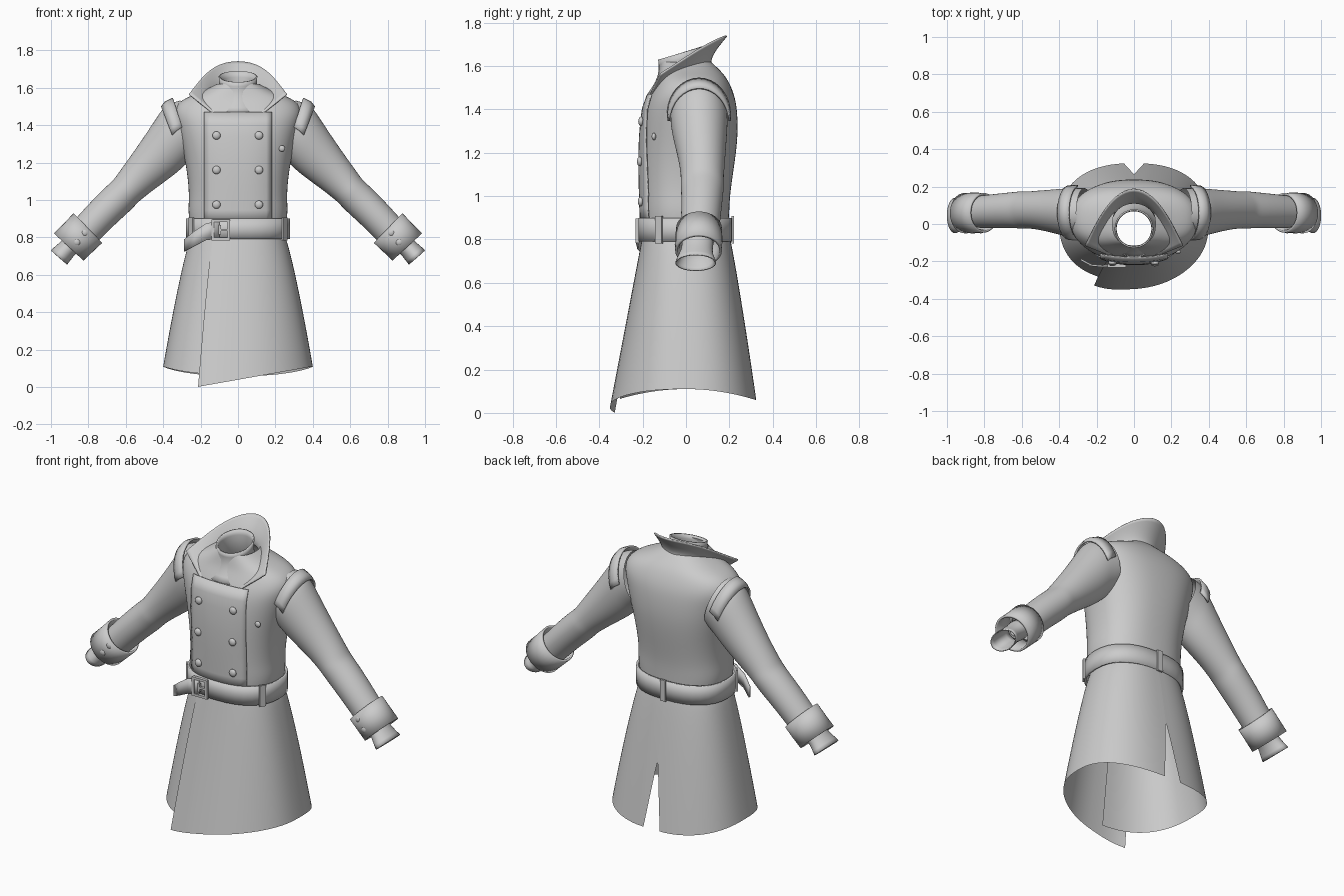
import bpy, bmesh, math
from mathutils import Vector

if "Cube" in bpy.data.objects:
    bpy.data.objects.remove(bpy.data.objects["Cube"])

cloth = bpy.data.materials.new("grey cloth")
cloth.use_nodes = True
GREY = (0.6, 0.6, 0.6, 1)
cloth.diffuse_color = GREY
cloth.node_tree.nodes["Principled BSDF"].inputs["Base Color"].default_value = GREY
parts = []


def finish(name, bm, mirror=False, subsurf=0, thick=0):
    bmesh.ops.recalc_face_normals(bm, faces=bm.faces[:])
    mesh = bpy.data.meshes.new(name)
    bm.to_mesh(mesh)
    bm.free()
    mesh.materials.append(cloth)
    obj = bpy.data.objects.new(name, mesh)
    bpy.context.collection.objects.link(obj)
    if mirror:
        obj.modifiers.new("mirror", "MIRROR")
    if subsurf:
        m = obj.modifiers.new("smooth", "SUBSURF")
        m.levels = m.render_levels = subsurf
        m.boundary_smooth = "PRESERVE_CORNERS"
    if thick:
        m = obj.modifiers.new("thickness", "SOLIDIFY")
        m.thickness, m.offset = thick, 0
    parts.append(obj)
    return obj


def grid(name, rows, closed=False, **kw):
    """Skin a list of point rows with quads."""
    bm = bmesh.new()
    vs = [[bm.verts.new(p) for p in row] for row in rows]
    n = len(rows[0])
    for a, b in zip(vs, vs[1:]):
        for i in range(n if closed else n - 1):
            j = (i + 1) % n
            bm.faces.new((a[i], a[j], b[j], b[i]))
    return finish(name, bm, **kw)


def spow(v, p=2 / 2.4):
    return math.copysign(abs(v) ** p, v)


def section(a, z, hw, yf, yb, off=0):
    """Point on a rounded body section; angle 0 is the front, positive to the left."""
    c, h = (yf + yb) / 2, (yb - yf) / 2 + off
    return Vector(((hw + off) * spow(math.sin(a)), c - h * spow(math.cos(a)), z))


def lerp_list(a, b, n):
    return [a + (b - a) * i / (n - 1) for i in range(n)]


# torso sections: height, half width, front y, back y
TORSO = [(.80, .24, -.2, .195), (.92, .27, -.205, .2), (1.0, .262, -.207, .203),
         (1.1, .267, -.21, .217), (1.2, .282, -.21, .232), (1.3, .305, -.206, .241),
         (1.4, .33, -.195, .237), (1.47, .35, -.17, .224), (1.535, .315, -.135, .195),
         (1.575, .2, -.125, .165), (1.62, .115, -.115, .115)]


def body_at(z):
    for p, q in zip(TORSO, TORSO[1:]):
        if z <= q[0]:
            t = (z - p[0]) / (q[0] - p[0])
            return [u + (v - u) * t for u, v in zip(p, q)]


def front_y(x, z):
    _, hw, yf, yb = body_at(z)
    return (yf + yb) / 2 - (yb - yf) / 2 * (1 - abs(x / hw) ** 2.4) ** (1 / 2.4)


ring = [math.tau * i / 32 for i in range(32)]
grid("coat_torso", [[section(a, *r) for a in ring] for r in TORSO], True, subsurf=2)

# double-breasted front panel
rows = []
for z in lerp_list(.88, 1.47, 10):
    rows.append([(x, front_y(x, z) - .007, z) for x in lerp_list(-.18, .18, 13)])
grid("front_panel", rows, thick=.006)

# neck tube, tilted forward at the rim
rows = []
for t, r in ((0, .15), (.35, .11), (.7, .094), (1, .1)):
    rows.append([(r * math.sin(a), -.025 - r * math.cos(a),
                  1.47 + t * (.19 - .03 * math.cos(a))) for a in ring])
grid("neck_band", rows, True, subsurf=1, thick=.008)

# raised collar: half of it, base to outer edge
BASE = [(0, .125, 1.6), (.08, .1, 1.59), (.13, .02, 1.56), (.135, -.08, 1.51), (.115, -.175, 1.45)]
EDGE = [(0, .205, 1.745), (.1, .15, 1.728), (.17, .06, 1.68), (.22, -.03, 1.62), (.262, -.115, 1.565)]
rows = []
for t in (0, .35, .7, 1):
    sag = -.04 * math.sin(math.pi * t)
    rows.append([Vector(b).lerp(Vector(e), t) + Vector((0, sag * (1 - i / 4), sag * .6 * (1 - i / 4)))
                 for i, (b, e) in enumerate(zip(BASE, EDGE))])
grid("collar", rows, mirror=True, subsurf=2, thick=.008)


# skirt: two overlapping panels with a vent at the back
def skirt_point(a, u, flap):
    def at(u):
        off = .055 * u * max(0, math.cos(a + .49)) ** 2 if flap else 0
        p = section(a, 0, .245 + .155 * u ** .8, -.2 - .105 * u, .2 + .125 * u ** .9)
        p.y -= off
        return p
    hem_p = at(1)
    if flap and hem_p.y < 0:
        hem = .11 * (hem_p.x + .22) / .62
    else:
        hem = .11 - .05 * min(1, abs(hem_p.y) / .32) ** 2
    p = at(u)
    p.z = .82 + (hem - .82) * u
    return p


for name, start, side, flap in (("skirt_left", -.49, 1, True), ("skirt_right", .05, -1, False)):
    rows = []
    for u in lerp_list(0, 1, 21):
        gap = .09 * max(0, (u - .5) / .5)
        end = math.pi - gap
        rows.append([skirt_point(side * a, u, flap) for a in lerp_list(start, end, 41)])
    grid(name, rows)

# belt with loops
belt = (.272, -.213, .207)
grid("belt", [[section(a, z, *belt) for a in ring] for z in (.79, .845, .9)], True, thick=.012)


def box(bm, centre, size, turn=0):
    r = bmesh.ops.create_cube(bm, size=1)
    for v in r["verts"]:
        x, y, z = (c * s for c, s in zip(v.co, size))
        v.co = Vector((x * math.cos(turn) - y * math.sin(turn),
                       x * math.sin(turn) + y * math.cos(turn), z)) + Vector(centre)


bm = bmesh.new()
for a in (-1.05, 1.05, math.pi):
    p = section(a, .845, *belt, off=.008)
    d = section(a + .05, .845, *belt) - section(a - .05, .845, *belt)
    box(bm, p, (.035, .012, .125), math.atan2(d.y, d.x))
finish("belt_loops", bm)

# square buckle and prong
bm = bmesh.new()
for s in (-1, 1):
    box(bm, (-.092 + s * .043, -.224, .84), (.014, .018, .112))
    box(bm, (-.092, -.224, .84 + s * .049), (.1, .018, .014))
box(bm, (-.072, -.226, .84), (.05, .014, .012))
box(bm, (-.098, -.226, .84), (.012, .014, .05))
finish("buckle", bm)

# hanging belt end
TAIL = [(-.1, -.222, .887, .793), (-.17, -.226, .875, .785), (-.23, -.22, .835, .755), (-.285, -.19, .79, .725)]
grid("belt_end", [[(x, y, t) for x, y, t, b in TAIL], [(x, y, b) for x, y, t, b in TAIL]], thick=.01)


# sleeves: each section is upper point, lower point, centre y, half depth
def tube(name, secs, angles=ring[::2], closed=True, grow=0, **kw):
    rows = []
    for ux, uz, lx, lz, cy, hy in secs:
        mid = Vector(((ux + lx) / 2, cy, (uz + lz) / 2))
        half = Vector(((ux - lx) / 2, 0, (uz - lz) / 2))
        half += half.normalized() * grow
        rows.append([mid + half * math.cos(a) + Vector((0, (hy + grow) * math.sin(a), 0)) for a in angles])
    return grid(name, rows, closed, mirror=True, **kw)


SLEEVE = [(.31, 1.535, .22, 1.24, .06, .135), (.385, 1.515, .265, 1.2, .06, .135),
          (.42, 1.47, .3, 1.165, .062, .132), (.49, 1.36, .355, 1.12, .068, .12),
          (.58, 1.23, .44, 1.06, .075, .106), (.645, 1.14, .505, 1.01, .075, .1),
          (.665, 1.11, .535, .985, .075, .103), (.71, 1.07, .57, .945, .075, .098),
          (.79, .99, .655, .87, .07, .095), (.88, .89, .76, .765, .065, .088)]
tube("sleeves", SLEEVE, subsurf=2)
tube("shoulder_bands", [(.345, 1.535, .245, 1.22, .06, .135), (.385, 1.515, .265, 1.2, .06, .135),
                        (.405, 1.49, .29, 1.18, .061, .133)],
     lerp_list(-1.5, 1.5, 17), False, grow=.008, thick=.01)
tube("cuffs", [(.875, .925, .73, .775, .06, .1), (.925, .872, .78, .728, .06, .102),
               (.98, .818, .83, .68, .058, .102)], ring, thick=.012)
tube("wrists", [(.9, .83, .82, .75, .055, .072), (.935, .785, .87, .715, .05, .07),
                (.965, .76, .888, .69, .045, .08), (1.0, .73, .915, .655, .045, .094)],
     subsurf=1, thick=.006)


# buttons
def button(bm, x, y, z, r=.022):
    made = bmesh.ops.create_uvsphere(bm, u_segments=16, v_segments=8, radius=r)
    for v in made["verts"]:
        v.co = Vector((v.co.x + x, v.co.y * .6 + y, v.co.z + z))


bm = bmesh.new()
for z in (.975, 1.16, 1.345):
    for x in (-.115, .112):
        button(bm, x, front_y(x, z) - .014, z)
button(bm, .235, front_y(.235, 1.275) - .006, 1.275, .017)
finish("front_buttons", bm)

bm = bmesh.new()
button(bm, .82, -.038, .825, .02)
button(bm, .862, -.04, .775, .02)
finish("cuff_buttons", bm, mirror=True)

# smooth shading with sharp edges kept
bpy.ops.object.select_all(action="DESELECT")
for obj in parts:
    obj.select_set(True)
bpy.context.view_layer.objects.active = parts[0]
bpy.ops.object.shade_smooth_by_angle(angle=math.radians(50))
